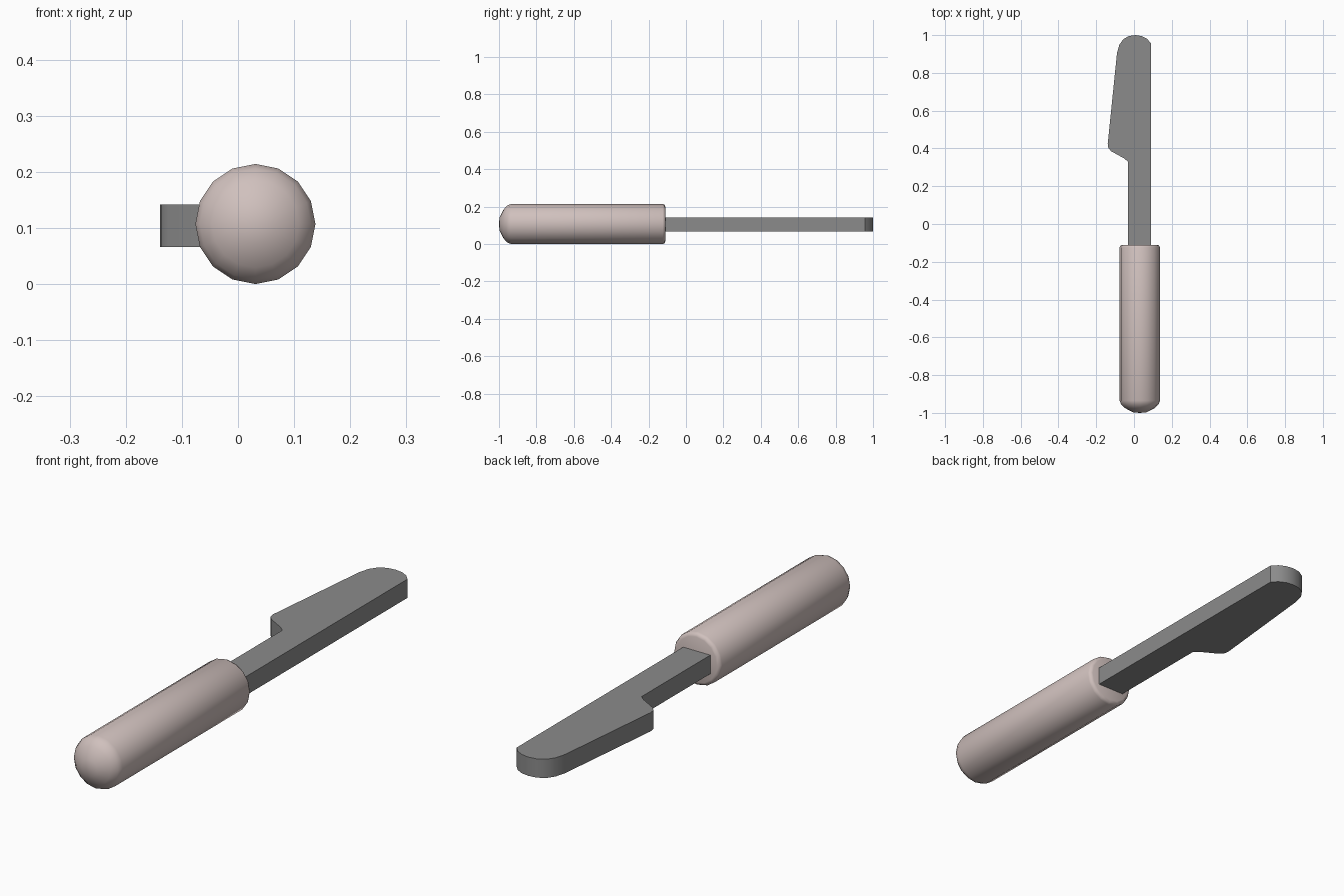
import bpy, bmesh, math

if "Cube" in bpy.data.objects:
    bpy.data.objects.remove(bpy.data.objects["Cube"])

def material(name, rgb):
    m = bpy.data.materials.new(name)
    m.diffuse_color = (*rgb, 1)
    m.use_nodes = True
    m.node_tree.nodes["Principled BSDF"].inputs["Base Color"].default_value = m.diffuse_color
    return m

def finish(name, bm, mat, angle):
    bmesh.ops.recalc_face_normals(bm, faces=bm.faces)
    me = bpy.data.meshes.new(name)
    bm.to_mesh(me)
    bm.free()
    me.materials.append(mat)
    ob = bpy.data.objects.new(name, me)
    bpy.context.collection.objects.link(ob)
    bpy.ops.object.select_all(action='DESELECT')
    ob.select_set(True)
    bpy.context.view_layer.objects.active = ob
    bpy.ops.object.shade_smooth_by_angle(angle=math.radians(angle))
    return ob

grip = material("pale pink grip", (0.63, 0.53, 0.51))
steel = material("dark grey steel", (0.26, 0.26, 0.26))

# Handle: 16-sided lathe along y with a domed butt and a softly rounded front rim
CX, CZ, SIDES = 0.031, 0.107, 16
profile = [(0.035, -0.997), (0.078, -0.975), (0.099, -0.955), (0.107, -0.935),
           (0.107, -0.124), (0.102, -0.114), (0.092, -0.11)]
bm = bmesh.new()
rings = []
for r, y in profile:
    rings.append([bm.verts.new((CX + r * math.cos(2 * math.pi * i / SIDES), y,
                                CZ + r * math.sin(2 * math.pi * i / SIDES)))
                  for i in range(SIDES)])
for a, b in zip(rings, rings[1:]):
    for i in range(SIDES):
        j = (i + 1) % SIDES
        bm.faces.new((a[i], a[j], b[j], b[i]))
butt = bm.verts.new((CX, -1.0, CZ))
for i in range(SIDES):
    bm.faces.new((butt, rings[0][i], rings[0][(i + 1) % SIDES]))
bm.faces.new(rings[-1])
finish("handle", bm, grip, 50)

# Blade: flat outline seen from above, extruded upward
outline = [(0.09, -0.14), (0.09, 0.957), (0.068, 0.981), (0.04, 0.995), (0.008, 1.0),
           (-0.028, 0.995), (-0.058, 0.977), (-0.078, 0.948), (-0.09, 0.905),
           (-0.139, 0.425), (-0.136, 0.403), (-0.122, 0.386),
           (-0.052, 0.347), (-0.032, 0.33), (-0.032, -0.14)]
bm = bmesh.new()
base = bm.faces.new([bm.verts.new((x, y, 0.066)) for x, y in outline])
top = bmesh.ops.extrude_face_region(bm, geom=[base])
bmesh.ops.translate(bm, vec=(0, 0, 0.076),
                    verts=[v for v in top["geom"] if isinstance(v, bmesh.types.BMVert)])
finish("blade", bm, steel, 35)
